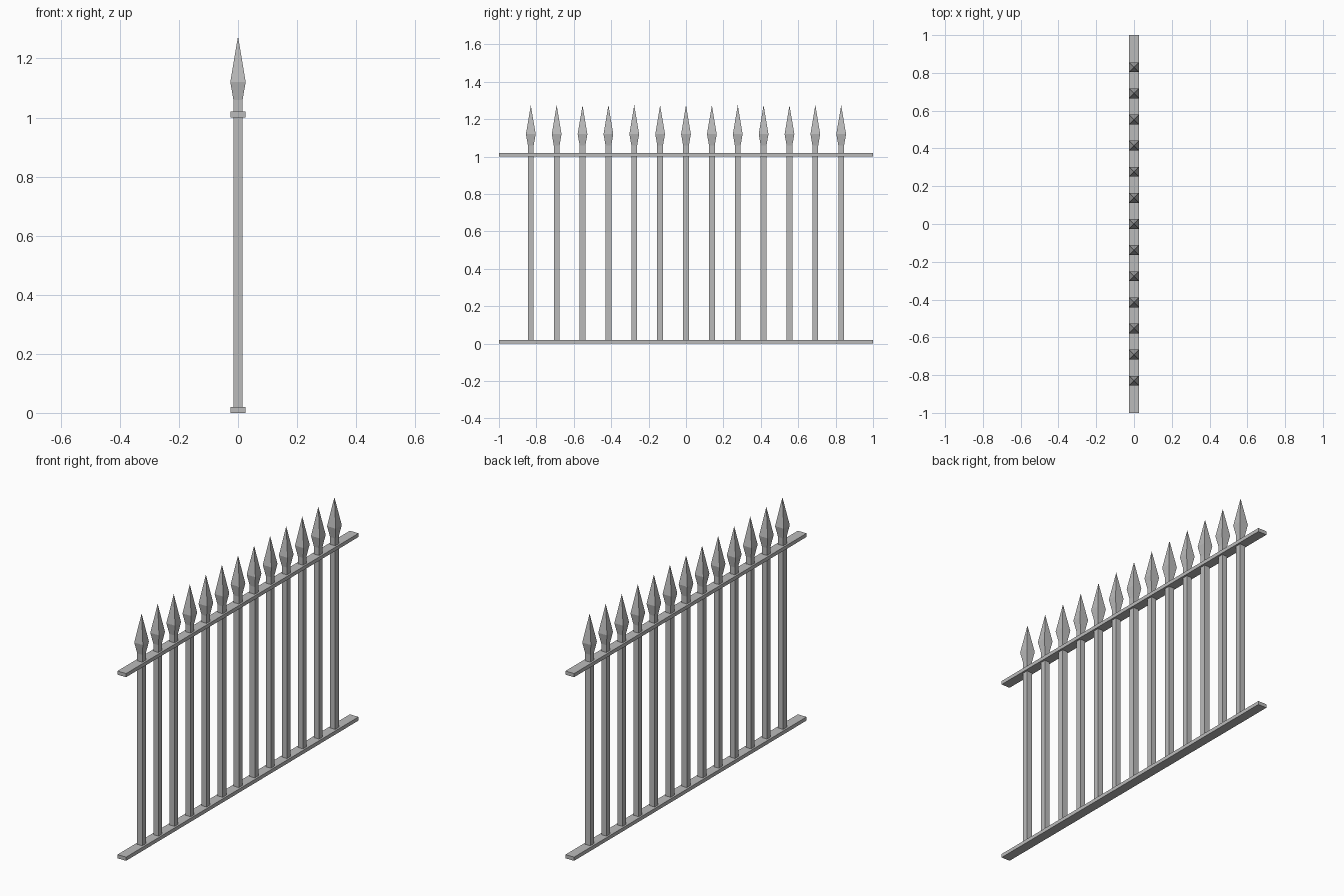
import bpy, bmesh

cube = bpy.data.objects.get("Cube")
if cube:
    bpy.data.objects.remove(cube, do_unlink=True)

iron = bpy.data.materials.new("grey_iron")
iron.use_nodes = True
colour = (0.5, 0.5, 0.5, 1)
iron.diffuse_color = colour
iron.node_tree.nodes["Principled BSDF"].inputs["Base Color"].default_value = colour


def square_loft(name, sections, y=0.0):
    """Stack square sections (half x, half y, z); a zero size makes a point."""
    bm = bmesh.new()
    rings = []
    for hx, hy, z in sections:
        corners = [(-1, -1), (1, -1), (1, 1), (-1, 1)] if hx else [(0, 0)]
        rings.append([bm.verts.new((a * hx, b * hy, z)) for a, b in corners])
    bm.faces.new(rings[0][::-1])
    for low, high in zip(rings, rings[1:]):
        for i in range(4):
            j = (i + 1) % 4
            if len(high) == 1:
                bm.faces.new((low[i], low[j], high[0]))
            else:
                bm.faces.new((low[i], low[j], high[j], high[i]))
    if len(rings[-1]) == 4:
        bm.faces.new(rings[-1])
    mesh = bpy.data.meshes.new(name)
    bm.to_mesh(mesh)
    bm.free()
    mesh.materials.append(iron)
    obj = bpy.data.objects.new(name, mesh)
    obj.location.y = y
    bpy.context.collection.objects.link(obj)
    return obj


# Horizontal rails
for name, z in (("bottom_rail", 0.0), ("top_rail", 1.0)):
    square_loft(name, [(0.026, 1.0, z), (0.026, 1.0, z + 0.02)])

# Upright bars, each with a pointed spear head
COUNT, SPACING, BAR, HEAD = 13, 0.1383, 0.0155, 0.026
for i in range(COUNT):
    y = (i - (COUNT - 1) / 2) * SPACING
    square_loft(f"bar_{i + 1}", [(BAR, BAR, 0.01), (BAR, BAR, 1.06)], y)
    square_loft(f"spear_head_{i + 1}",
                [(BAR, BAR, 1.06), (HEAD, HEAD, 1.12), (0, 0, 1.275)], y)
